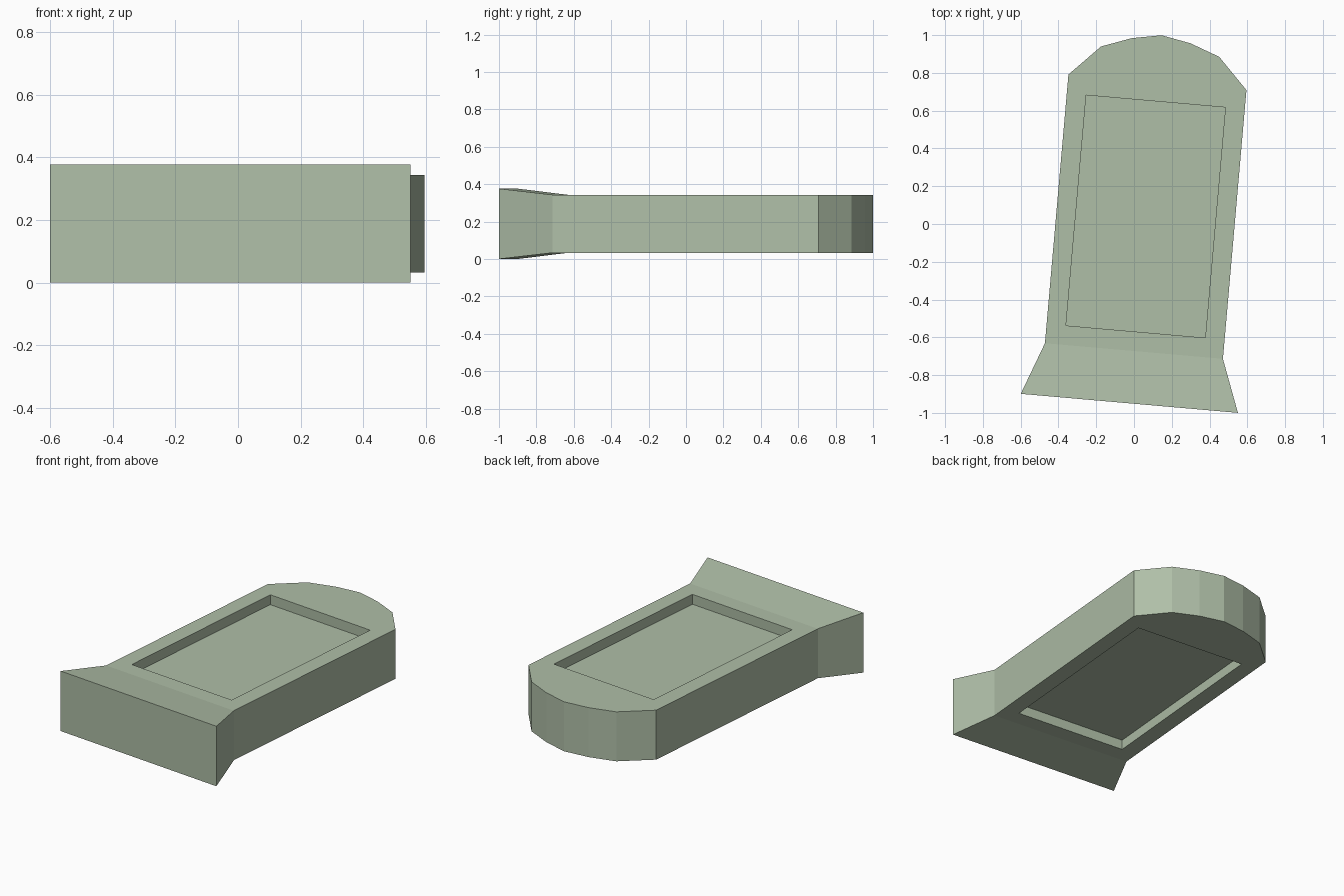
import bpy, bmesh, math

if "Cube" in bpy.data.objects:
    bpy.data.objects.remove(bpy.data.objects["Cube"])

MID = 0.188         # height of the slab's mid plane
THICK = 0.155       # half thickness of the body
FOOT = 0.188        # half thickness of the flared foot
DEPTH = 0.062       # panel recess depth

# half outline, right side: foot, neck, shoulder, arch
half = [(0.577, -0.948), (0.473, -0.67), (0.473, 0.758), (0.314, 0.921), (0.156, 0.979)]
outline = half + [(0, 1.008)] + [(-x, y) for x, y in reversed(half)]
panel = [(0.37, -0.567), (0.37, 0.657), (-0.37, 0.657), (-0.37, -0.567)]

bm = bmesh.new()
rims = []
for s in (1, -1):
    # outer rim and recess loops of this face
    rim = [bm.verts.new((x, y, s * (FOOT if y < -0.9 else THICK))) for x, y in outline]
    lip = [bm.verts.new((x, y, s * THICK)) for x, y in panel]
    floor = [bm.verts.new((x, y, s * (THICK - DEPTH))) for x, y in panel]
    rims.append(rim)
    n = len(rim)
    # sloped foot and flat frame around the panel
    bm.faces.new((rim[0], rim[1], rim[-2], rim[-1]))
    bm.faces.new((rim[1], lip[0], lip[3], rim[-2]))
    bm.faces.new((rim[1], rim[2], lip[1], lip[0]))
    bm.faces.new((rim[-2], lip[3], lip[2], rim[-3]))
    bm.faces.new(rim[2:n - 2] + [lip[2], lip[1]])
    # recess walls and floor
    for i in range(4):
        j = (i + 1) % 4
        bm.faces.new((lip[i], lip[j], floor[j], floor[i]))
    bm.faces.new(floor)

# side walls
top, bottom = rims
for i in range(len(top)):
    j = (i + 1) % len(top)
    bm.faces.new((top[i], bottom[i], bottom[j], top[j]))

bmesh.ops.recalc_face_normals(bm, faces=bm.faces[:])
mesh = bpy.data.meshes.new("arched_slab")
bm.to_mesh(mesh)
bm.free()

# mossy grey-green stone
stone = bpy.data.materials.new("stone")
stone.diffuse_color = (0.43, 0.52, 0.39, 1)
stone.use_nodes = True
stone.node_tree.nodes["Principled BSDF"].inputs["Base Color"].default_value = stone.diffuse_color
mesh.materials.append(stone)

# lay the slab down slightly turned
slab = bpy.data.objects.new("arched_slab", mesh)
slab.location = (0.058, -0.005, MID)
slab.rotation_euler = (0, 0, math.radians(-5))
bpy.context.collection.objects.link(slab)
